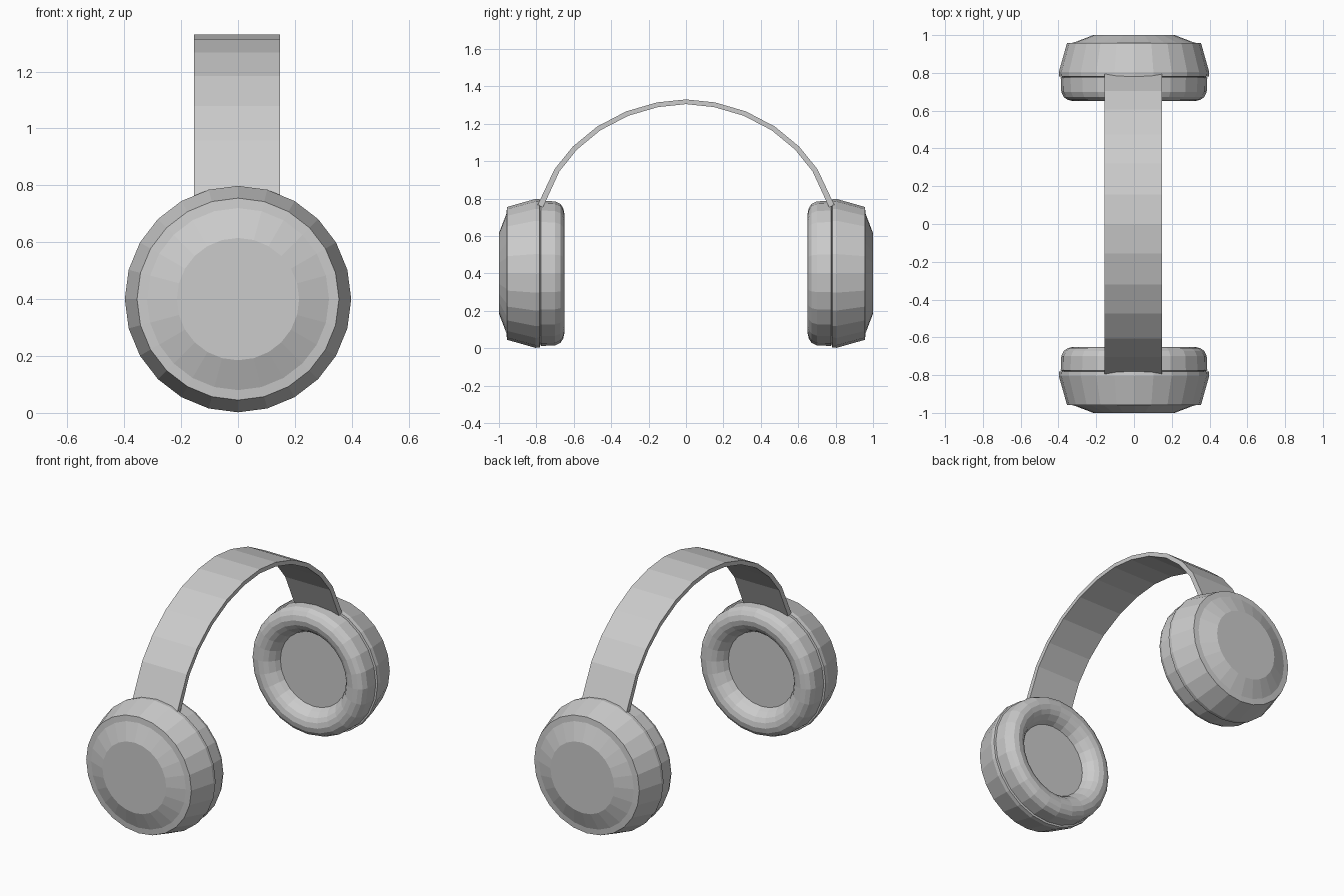
import bpy, bmesh, math
from mathutils import Vector

if "Cube" in bpy.data.objects:
    bpy.data.objects.remove(bpy.data.objects["Cube"])

SIDES = 24
CUP_Z = 0.4


def finish(name, bm, mirrored):
    bmesh.ops.remove_doubles(bm, verts=bm.verts, dist=1e-4)
    bmesh.ops.recalc_face_normals(bm, faces=bm.faces)
    mesh = bpy.data.meshes.new(name)
    bm.to_mesh(mesh)
    bm.free()
    obj = bpy.data.objects.new(name, mesh)
    bpy.context.collection.objects.link(obj)
    if mirrored:
        mod = obj.modifiers.new("other_side", 'MIRROR')
        mod.use_axis = (False, True, False)
    return obj


def lathe(name, profile):
    """Spin a (radius, y) profile around the ear cup axis; mirror to the other ear."""
    bm = bmesh.new()
    rings = []
    for r, y in profile:
        rings.append([bm.verts.new((r * math.sin(2 * math.pi * i / SIDES), y,
                                    CUP_Z + r * math.cos(2 * math.pi * i / SIDES)))
                      for i in range(SIDES)])
    for a, b in zip(rings, rings[1:]):
        for i in range(SIDES):
            j = (i + 1) % SIDES
            bm.faces.new((a[i], a[j], b[j], b[i]))
    # flat discs close both ends
    bm.faces.new(rings[0])
    bm.faces.new(rings[-1])
    return finish(name, bm, True)


# hard outer shell with bevelled cap
lathe("ear_cup", [(0.215, -1.0), (0.32, -0.96), (0.355, -0.957),
                  (0.398, -0.805), (0.396, -0.782), (0.37, -0.778)])

# soft cushion with rounded rim and recessed centre disc
lathe("ear_cushion", [(0.37, -0.785), (0.388, -0.775), (0.385, -0.70), (0.372, -0.672),
                      (0.35, -0.657), (0.32, -0.65), (0.29, -0.656), (0.265, -0.67),
                      (0.24, -0.70), (0.225, -0.73)])

# headband: half arch outline (y, z), completed by symmetry
outer = [(0, 1.33), (0.155, 1.314), (0.32, 1.266), (0.475, 1.185),
         (0.605, 1.078), (0.703, 0.957), (0.795, 0.762)]
inner = [(0, 1.305), (0.15, 1.289), (0.308, 1.243), (0.458, 1.165),
         (0.583, 1.062), (0.677, 0.945), (0.764, 0.755)]


def full(half):
    return [(-y, z) for y, z in half[:0:-1]] + half


bm = bmesh.new()
top, low = full(outer), full(inner)
rows = [[bm.verts.new((x, y, z)) for x, (y, z) in
         ((-0.155, t), (0.147, t), (0.147, l), (-0.155, l))]
        for t, l in zip(top, low)]
for a, b in zip(rows, rows[1:]):
    for i in range(4):
        j = (i + 1) % 4
        bm.faces.new((a[i], a[j], b[j], b[i]))
bm.faces.new(rows[0])
bm.faces.new(rows[-1])
finish("headband", bm, False)
